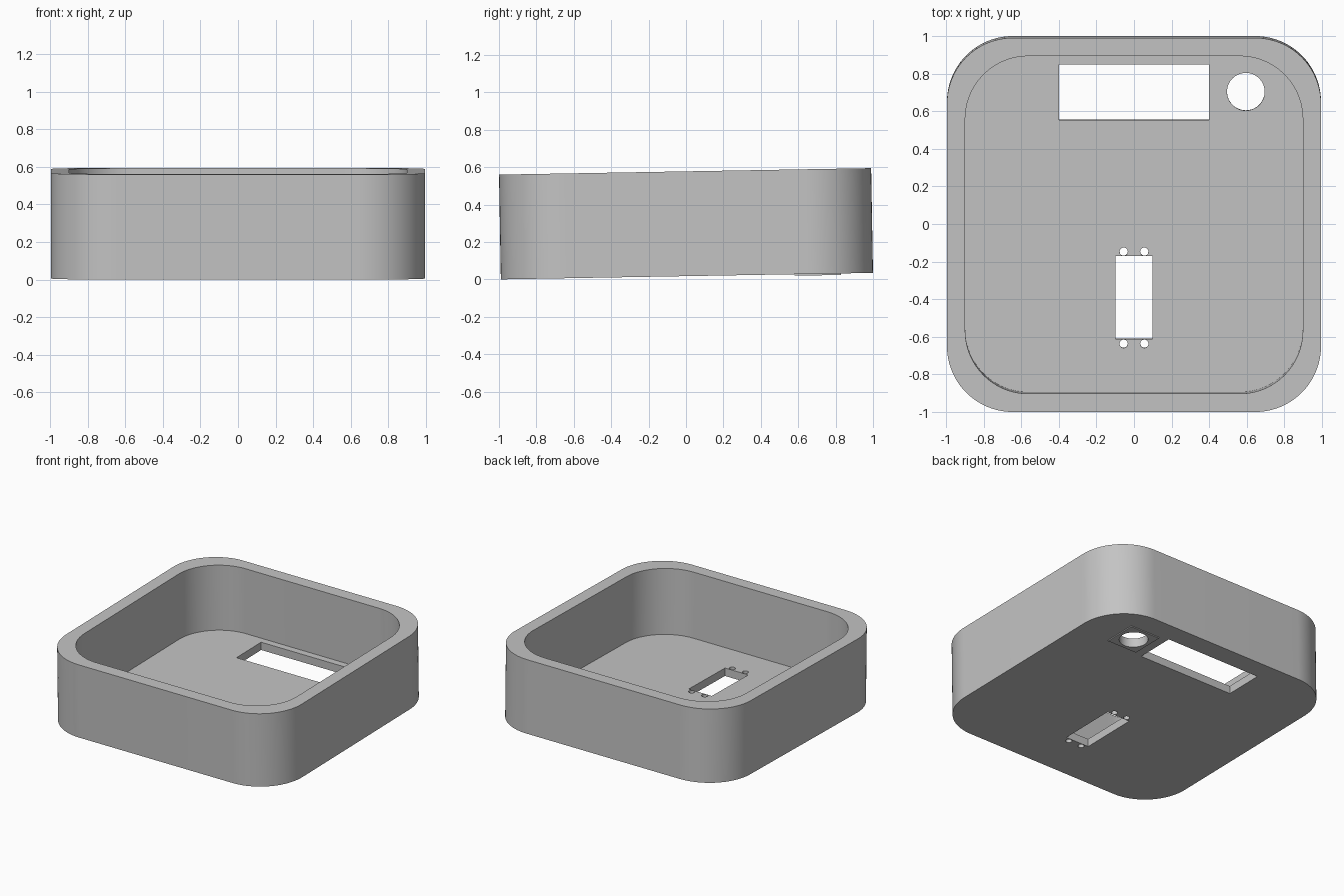
import bpy, bmesh
from math import radians, sin, cos, pi
from mathutils import Matrix

cube = bpy.data.objects.get("Cube")
if cube:
    bpy.data.objects.remove(cube, do_unlink=True)

HALF, HEIGHT, FLOOR, TILT = 0.995, 0.56, 0.06, radians(1)

grey = bpy.data.materials.new("plain grey")
grey.use_nodes = True
grey.diffuse_color = (0.55, 0.55, 0.55, 1)
grey.node_tree.nodes["Principled BSDF"].inputs["Base Color"].default_value = grey.diffuse_color


def rounded_outline(hx, hy, radius, steps=24):
    """Rounded rectangle; a zero radius gives a plain rectangle."""
    points = []
    for i, (sx, sy) in enumerate([(1, 1), (-1, 1), (-1, -1), (1, -1)]):
        for k in range(steps + 1 if radius else 1):
            a = (i + k / steps) * pi / 2
            points.append((sx * (hx - radius) + radius * cos(a),
                           sy * (hy - radius) + radius * sin(a)))
    return points


def circle_outline(radius, steps):
    return [(radius * cos(2 * pi * k / steps), radius * sin(2 * pi * k / steps))
            for k in range(steps)]


def prism(name, outline, centre, z0, z1):
    """Extrude an outline from z0 to z1 about a centre."""
    bm = bmesh.new()
    face = bm.faces.new([bm.verts.new((x + centre[0], y + centre[1], z0)) for x, y in outline])
    top = bmesh.ops.extrude_face_region(bm, geom=[face])["geom"]
    bmesh.ops.translate(bm, vec=(0, 0, z1 - z0),
                        verts=[v for v in top if isinstance(v, bmesh.types.BMVert)])
    bmesh.ops.recalc_face_normals(bm, faces=bm.faces)
    mesh = bpy.data.meshes.new(name)
    bm.to_mesh(mesh)
    bm.free()
    mesh.materials.append(grey)
    obj = bpy.data.objects.new(name, mesh)
    bpy.context.collection.objects.link(obj)
    return obj


def combine(target, tool, operation):
    """Apply a boolean and remove the helper."""
    tool.hide_render = True
    mod = target.modifiers.new(operation, "BOOLEAN")
    mod.operation, mod.object, mod.solver = operation, tool, "EXACT"
    bpy.context.view_layer.objects.active = target
    bpy.ops.object.modifier_apply(modifier=mod.name)
    bpy.data.objects.remove(tool, do_unlink=True)


# Open tray with rounded corners
tray = prism("tray", rounded_outline(HALF, HALF, 0.35), (0, 0), 0, HEIGHT)
combine(tray, prism("cavity", rounded_outline(0.898, 0.898, 0.335), (0, 0), FLOOR, 1), "DIFFERENCE")

# Thin square pad under the round hole
hole_centre = (0.595, 0.7)
combine(tray, prism("pad", rounded_outline(0.125, 0.125, 0), hole_centre, -0.008, 0.03), "UNION")

# Openings through the floor
openings = [
    ("round_hole", circle_outline(0.1, 64), hole_centre),
    ("wide_window", rounded_outline(0.4, 0.148, 0), (0, 0.698)),
    ("narrow_slot", rounded_outline(0.098, 0.22, 0), (0, -0.395)),
]
for x in (-0.055, 0.055):
    for y in (-0.151, -0.641):
        openings.append(("pin_hole", circle_outline(0.022, 24), (x, y)))
for name, outline, centre in openings:
    combine(tray, prism(name, outline, centre, -0.1, 0.2), "DIFFERENCE")

# Tilt the tray back slightly with its front edge on the ground
tray.data.transform(Matrix.Translation((0, HEIGHT / 2 * sin(TILT), HALF * sin(TILT)))
                    @ Matrix.Rotation(TILT, 4, "X"))

# Smooth corners, sharp edges
bpy.ops.object.select_all(action="DESELECT")
tray.select_set(True)
bpy.context.view_layer.objects.active = tray
bpy.ops.object.shade_smooth_by_angle(angle=radians(30))
